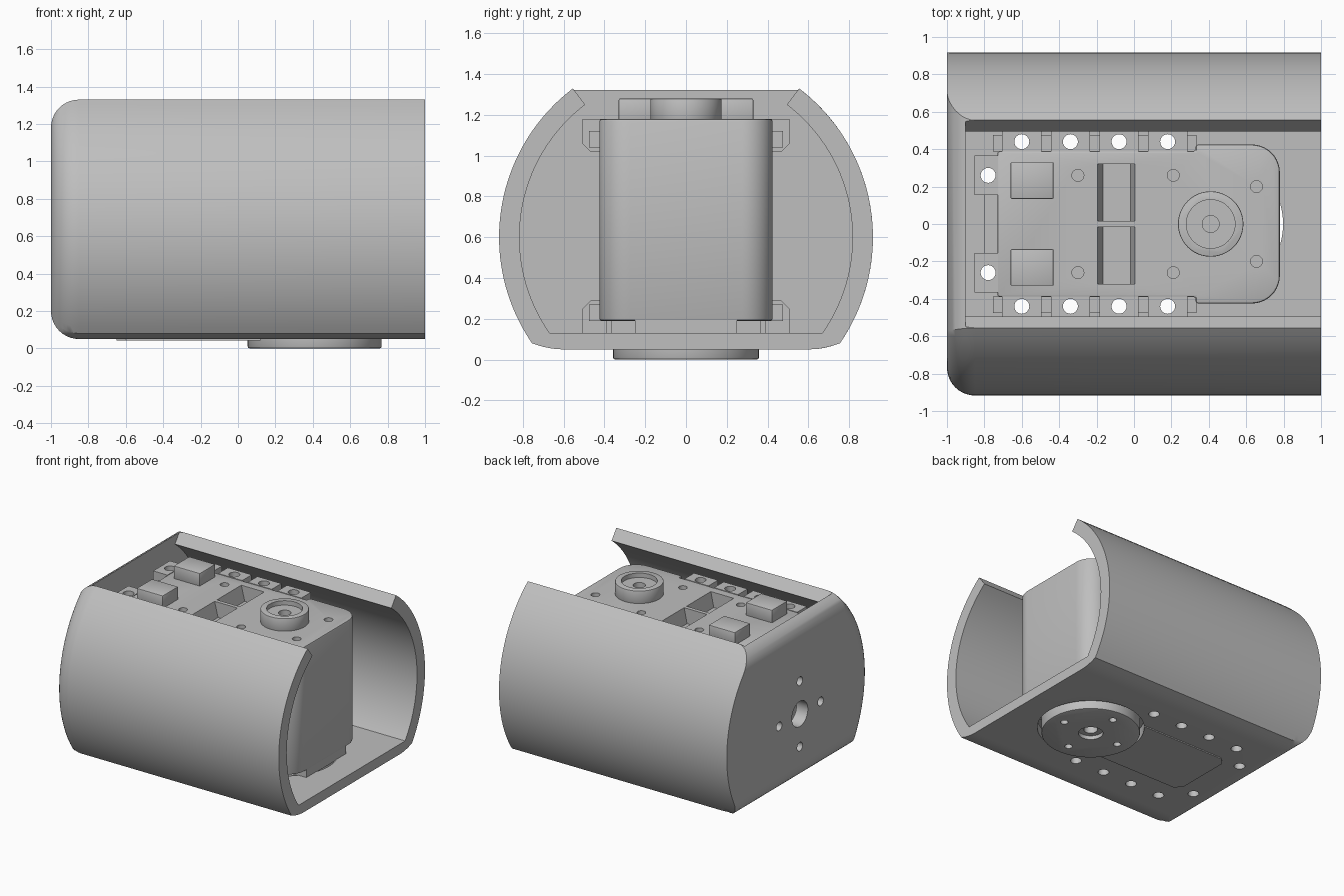
import bpy, bmesh, math

if "Cube" in bpy.data.objects:
    bpy.data.objects.remove(bpy.data.objects["Cube"])

grey = bpy.data.materials.new("light_grey")
grey.diffuse_color = (0.52, 0.52, 0.52, 1)
grey.use_nodes = True
grey.node_tree.nodes["Principled BSDF"].inputs["Base Color"].default_value = grey.diffuse_color

AXES = {'x': lambda a, b, t: (t, a, b),
        'y': lambda a, b, t: (a, t, b),
        'z': lambda a, b, t: (a, b, t)}


def loft(bm, rings):
    """Closed solid through rings of equal point count."""
    rows = [[bm.verts.new(p) for p in r] for r in rings]
    n = len(rows[0])
    faces = [bm.faces.new(rows[0][::-1]), bm.faces.new(rows[-1])]
    for r0, r1 in zip(rows, rows[1:]):
        for i in range(n):
            j = (i + 1) % n
            faces.append(bm.faces.new((r0[i], r0[j], r1[j], r1[i])))
    bmesh.ops.recalc_face_normals(bm, faces=faces)


def prism(bm, pts, lo, hi, axis):
    loft(bm, [[AXES[axis](a, b, t) for a, b in pts] for t in (lo, hi)])


def box(bm, x0, x1, y0, y1, z0, z1):
    prism(bm, [(x0, y0), (x1, y0), (x1, y1), (x0, y1)], z0, z1, 'z')


def arc(cx, cy, r, a0, a1, n):
    return [(cx + r * math.cos(math.radians(a0 + (a1 - a0) * i / n)),
             cy + r * math.sin(math.radians(a0 + (a1 - a0) * i / n))) for i in range(n + 1)]


def cyl(bm, a, b, r, lo, hi, axis='z', n=32):
    prism(bm, arc(a, b, r, 0, 360, n)[:-1], lo, hi, axis)


def finish(name, bm):
    me = bpy.data.meshes.new(name)
    bm.to_mesh(me)
    bm.free()
    ob = bpy.data.objects.new(name, me)
    bpy.context.collection.objects.link(ob)
    me.materials.append(grey)
    return ob


def apply(ob, mod):
    bpy.ops.object.select_all(action='DESELECT')
    ob.select_set(True)
    bpy.context.view_layer.objects.active = ob
    bpy.ops.object.modifier_apply(modifier=mod.name)


def bevel(ob, width):
    m = ob.modifiers.new("bevel", 'BEVEL')
    m.width, m.segments = width, 2
    m.limit_method, m.angle_limit = 'ANGLE', math.radians(50)
    apply(ob, m)


def cut(ob, bm):
    cutter = finish("cutter", bm)
    cutter.hide_render = True
    m = ob.modifiers.new("cut", 'BOOLEAN')
    m.operation, m.solver, m.object = 'DIFFERENCE', 'EXACT', cutter
    apply(ob, m)
    bpy.data.objects.remove(cutter)


# Shell: round section with flat top and bottom, rounded closed end
CZ, RO, RI, FIL = 0.6, 0.917, 0.817, 0.15
TOP, BOT = 1.33, 0.05


def half_width(z):
    if z < 0.08:
        return 0.6 + 0.155 * math.sqrt(max(0, z - BOT) / 0.03)
    return math.sqrt(RO ** 2 - (z - CZ) ** 2)


def section(x, d):
    lo, hi = BOT + d, TOP - d
    steps = [0, 0.001, 0.004, 0.011, 0.0235] + [0.0235 + 0.9765 * i / 36 for i in range(1, 37)]
    zs = [lo + (hi - lo) * f for f in steps]
    return ([(x, half_width(z), z) for z in zs] +
            [(x, d - half_width(z), z) for z in reversed(zs)])


rings = []
for i in range(11):
    a = math.radians(9 * i)
    rings.append(section(-1 + FIL * (1 - math.cos(a)), FIL * (1 - math.sin(a))))
rings.append(section(1, 0))
bm = bmesh.new()
loft(bm, rings)
shell = finish("shell", bm)

# hollow with open top and open right end
lip = math.degrees(math.atan2(0.73, 0.555))
foot = math.degrees(math.asin((0.13 - CZ) / RI))
side = arc(0, CZ, RI, foot, lip, 32)
side += arc(0, CZ, 1.15, lip, lip, 1)[:1]
bm = bmesh.new()
prism(bm, side + [(-y, z) for y, z in reversed(side)], -0.9, 1.1, 'x')
cut(shell, bm)

# mounting spots: (x, y) of every tab hole
TAB_X = [-0.6 + 0.26 * i for i in range(4)]
SPOTS = [(x, s * 0.44) for x in TAB_X for s in (1, -1)] + [(-0.78, s * 0.26) for s in (1, -1)]
DISC_X = 0.41

# floor holes, output opening and end wall holes
bm = bmesh.new()
for x, y in SPOTS:
    cyl(bm, x, y, 0.04, -0.1, 0.2, n=24)
cyl(bm, DISC_X, 0, 0.387, -0.1, 0.2, n=64)
cyl(bm, 0, CZ, 0.1, -1.1, -0.85, 'x')
for dy, dz in ((0.26, 0), (-0.26, 0), (0, 0.26), (0, -0.26)):
    cyl(bm, dy, CZ + dz, 0.035, -1.1, -0.85, 'x', 20)
cut(shell, bm)

# Motor housing: block with rounded free end
H = 1.18
right = [(0.33, -0.39), (0.33, -0.425)] + arc(0.63, -0.275, 0.15, -90, 0, 10)
right += [(x, -y) for x, y in reversed(right)]
bm = bmesh.new()
prism(bm, [(-0.73, -0.39)] + right + [(-0.73, 0.39)], 0.19, H, 'z')
housing = finish("motor_housing", bm)
bevel(housing, 0.012)

# sunken pockets and screw holes in the housing top
bm = bmesh.new()
for s in (1, -1):
    y0, y1 = sorted((s * 0.015, s * 0.32))
    prism(bm, [(-0.2, 1.2), (0.01, 1.2), (-0.02, 1.06), (-0.165, 1.06)], y0, y1, 'y')
    for x, y in ((-0.3, 0.26), (0.21, 0.26), (0.655, 0.2)):
        cyl(bm, x, s * y, 0.032, 1.1, 1.25, n=20)
cut(housing, bm)

bm = bmesh.new()
box(bm, -0.73, 0.775, -0.25, 0.25, 0.125, 0.2)
base = finish("housing_base", bm)

# Mounting tabs along both long sides and the closed end, top and bottom
bm = bmesh.new()
holes = bmesh.new()
for flip in (False, True):
    def fz(z):
        return 0.13 + H - z if flip else z
    prof = [(0, H), (0.12, H), (0.12, 1.06), (0.08, 1.02), (0, 1.02)]
    for s in (1, -1):
        pts = [(s * (0.388 + u), fz(z)) for u, z in prof]
        for x in TAB_X:
            prism(bm, pts, x - 0.105, x + 0.105, 'x')
        pts = [(-0.728 - u * 1.05, fz(z)) for u, z in prof]
        prism(bm, pts, s * 0.26 - 0.105, s * 0.26 + 0.105, 'y')
    for x, y in SPOTS:
        cyl(holes, x, y, 0.04, fz(H) - 0.3, fz(H) + 0.3, n=24)
tabs = finish("mounting_tabs", bm)
cut(tabs, holes)

# low webs between the tabs
bm = bmesh.new()
for z0, z1 in ((1.04, 1.12), (0.19, 0.27)):
    for s in (1, -1):
        y0, y1 = sorted((s * 0.388, s * 0.475))
        for i in range(5):
            x = -0.73 + 0.26 * i
            box(bm, x - 0.025, x + 0.025, y0, y1, z0, z1)
    box(bm, -0.8, -0.728, -0.155, 0.155, z0, z1)
webs = finish("tab_webs", bm)

# Plugs on top
bm = bmesh.new()
for s in (1, -1):
    y0, y1 = sorted((s * 0.135, s * 0.33))
    box(bm, -0.66, -0.43, y0, y1, H - 0.01, 1.28)
plugs = finish("connector_blocks", bm)
bevel(plugs, 0.006)

# Round boss on top with stepped recess
bm = bmesh.new()
cyl(bm, DISC_X, 0, 0.175, H - 0.01, 1.28, n=48)
boss = finish("top_boss", bm)
bevel(boss, 0.006)
for r, z in ((0.13, 1.245), (0.045, 1.2)):
    bm = bmesh.new()
    cyl(bm, DISC_X, 0, r, z, 1.4, n=48)
    cut(boss, bm)

# Output disc underneath
bm = bmesh.new()
cyl(bm, DISC_X, 0, 0.358, 0, 0.13, n=64)
disc = finish("output_disc", bm)
bevel(disc, 0.01)
for r, z in ((0.09, 0.03), (0.05, 0.09)):
    bm = bmesh.new()
    cyl(bm, DISC_X, 0, r, -0.1, z)
    cut(disc, bm)
bm = bmesh.new()
for dx, dy in ((0.25, 0), (-0.25, 0), (0, 0.25), (0, -0.25)):
    cyl(bm, DISC_X + dx, dy, 0.028, -0.1, 0.06, n=20)
cut(disc, bm)

# Thin cover plate under the floor, trimmed around the disc
bm = bmesh.new()
e = [(-0.65, -0.22), (-0.6, -0.27), (0.12, -0.27)]
prism(bm, e + [(x, -y) for x, y in reversed(e)], 0.041, 0.055, 'z')
cover = finish("bottom_cover", bm)
bm = bmesh.new()
cyl(bm, DISC_X, 0, 0.387, 0, 0.1, n=64)
cut(cover, bm)

# Smooth shading with crisp edges
bpy.ops.object.select_all(action='DESELECT')
for ob in (shell, housing, base, tabs, webs, plugs, boss, disc, cover):
    ob.select_set(True)
bpy.context.view_layer.objects.active = shell
bpy.ops.object.shade_smooth_by_angle(angle=math.radians(30))
